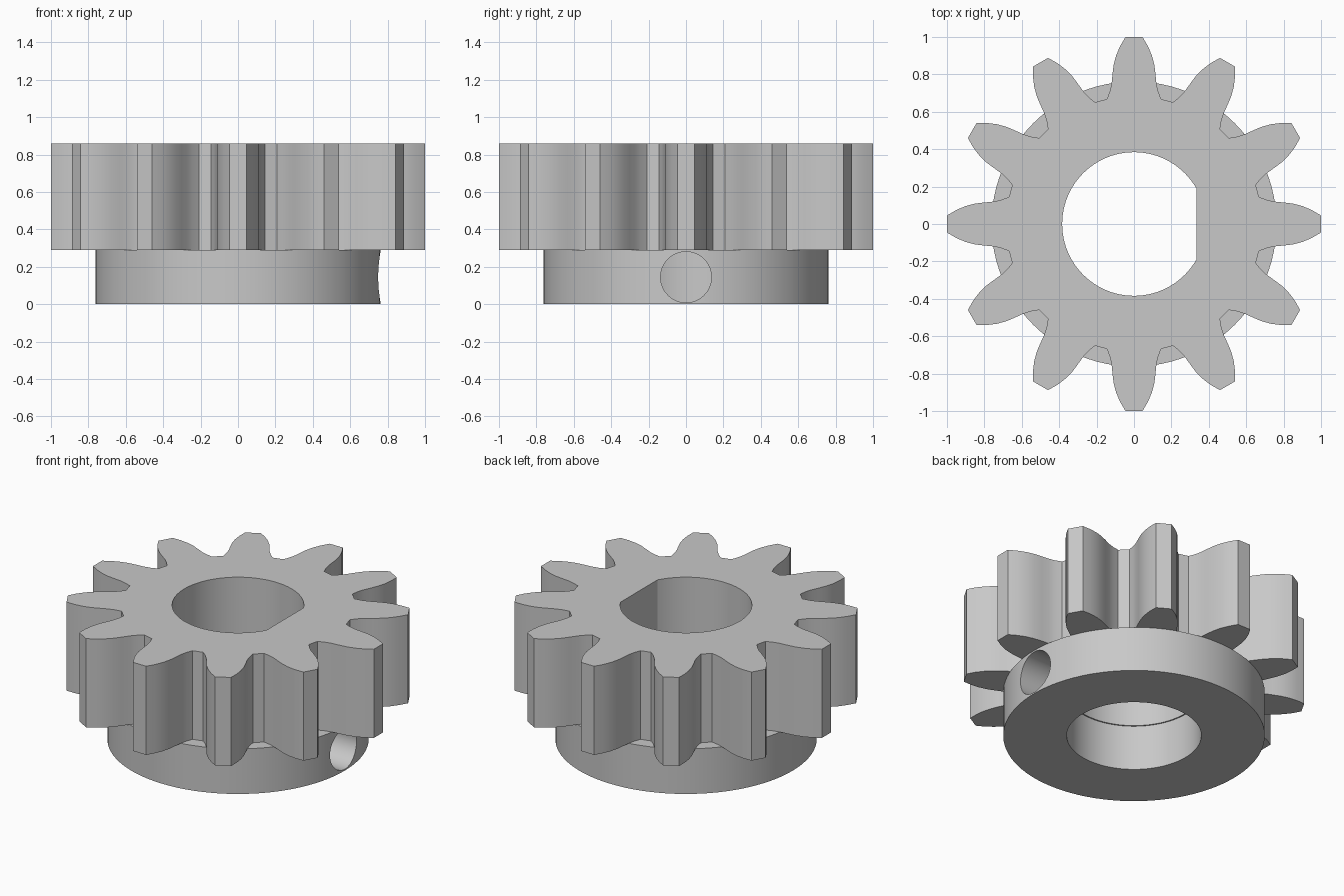
import bpy, bmesh
from math import sin, cos, acos, pi, radians
from mathutils import Matrix, Vector

cube = bpy.data.objects.get("Cube")
if cube:
    bpy.data.objects.remove(cube)

TEETH = 12
HUB_TOP, GEAR_TOP = 0.29, 0.86
HUB_R, HUB_BORE = 0.762, 0.392
BORE, FLAT_X = 0.384, 0.335
# Right flank of one tooth pointing along +y, from root to tip
FLANK = [(0.145, 0.668), (0.129, 0.71), (0.120, 0.75), (0.115, 0.80),
         (0.109, 0.85), (0.096, 0.90), (0.075, 0.95), (0.046, 0.999)]

steel = bpy.data.materials.new("plain grey")
steel.use_nodes = True
grey = (0.58, 0.58, 0.58, 1)
steel.diffuse_color = grey
steel.node_tree.nodes["Principled BSDF"].inputs["Base Color"].default_value = grey


def arc(r, start=0.0, end=2 * pi, n=96):
    return [(r * cos(start + (end - start) * i / n),
             r * sin(start + (end - start) * i / n)) for i in range(n)]


def extruded_ring(name, outer, inner, z0, z1):
    """Fill the area between two outlines and extrude it upward."""
    bm = bmesh.new()
    edges = []
    for loop in (outer, inner):
        vs = [bm.verts.new((x, y, z0)) for x, y in loop]
        edges += [bm.edges.new((vs[i - 1], vs[i])) for i in range(len(vs))]
    bmesh.ops.triangle_fill(bm, edges=edges, use_beauty=True)
    top = bmesh.ops.extrude_face_region(bm, geom=bm.faces[:], use_keep_orig=True)
    bmesh.ops.translate(bm, vec=(0, 0, z1 - z0),
                        verts=[g for g in top["geom"] if isinstance(g, bmesh.types.BMVert)])
    bmesh.ops.recalc_face_normals(bm, faces=bm.faces)
    mesh = bpy.data.meshes.new(name)
    bm.to_mesh(mesh)
    bm.free()
    mesh.materials.append(steel)
    obj = bpy.data.objects.new(name, mesh)
    bpy.context.collection.objects.link(obj)
    return obj


def select_only(obj):
    bpy.ops.object.select_all(action="DESELECT")
    obj.select_set(True)
    bpy.context.view_layer.objects.active = obj


# Toothed wheel with a D-shaped bore
tooth = FLANK + [(-x, y) for x, y in reversed(FLANK)]
outline = []
for i in range(TEETH):
    turn = Matrix.Rotation(2 * pi * i / TEETH, 2)
    outline += [tuple(turn @ Vector(p)) for p in tooth]
a = acos(FLAT_X / BORE)
d_bore = arc(BORE, a, 2 * pi - a, 80) + [(FLAT_X, -BORE * sin(a))]
gear = extruded_ring("toothed_wheel", outline, d_bore, HUB_TOP, GEAR_TOP)

# Round hub with a set screw hole through its +x wall
hub = extruded_ring("hub", arc(HUB_R), arc(HUB_BORE), 0, HUB_TOP)
bpy.ops.mesh.primitive_cylinder_add(vertices=48, radius=0.136, depth=0.8,
                                    location=(0.65, 0, 0.145),
                                    rotation=(0, radians(90), 0))
cutter = bpy.context.object
cutter.name = "screw_hole_cutter"
cutter.hide_render = True
cutter.data.materials.append(steel)
select_only(hub)
cut = hub.modifiers.new("screw_hole", "BOOLEAN")
cut.operation = "DIFFERENCE"
cut.solver = "EXACT"
cut.object = cutter
bpy.ops.object.modifier_apply(modifier=cut.name)
bpy.data.objects.remove(cutter)

for part in (gear, hub):
    select_only(part)
    bpy.ops.object.shade_smooth_by_angle(angle=radians(28))
